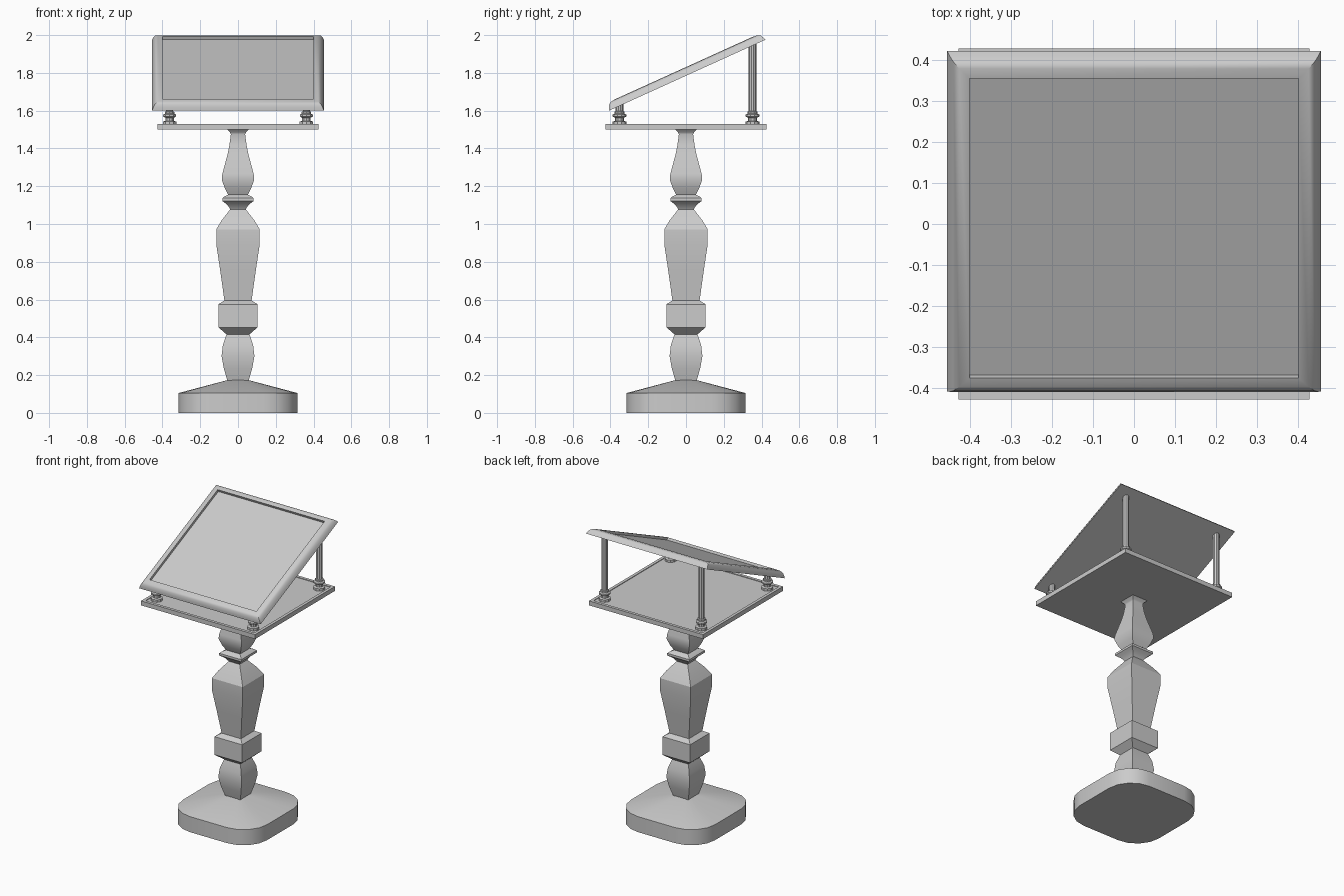
import bpy
from math import radians, cos, sin, pi

if "Cube" in bpy.data.objects:
    bpy.data.objects.remove(bpy.data.objects["Cube"])

SQUARE = [(-1, -1), (1, -1), (1, 1), (-1, 1)]


def ngon(n):
    return [(cos(2 * pi * (i + .5) / n), sin(2 * pi * (i + .5) / n)) for i in range(n)]


def rounded_square(r, steps):
    pts = []
    for k, (sx, sy) in enumerate([(1, 1), (-1, 1), (-1, -1), (1, -1)]):
        for i in range(steps + 1):
            a = pi / 2 * (k + i / steps)
            pts.append((sx * (1 - r) + r * cos(a), sy * (1 - r) + r * sin(a)))
    return pts


def loft(name, section, levels, loc=(0, 0, 0), tilt=0):
    """Stack scaled copies of a section; levels are (half width, height)."""
    n = len(section)
    verts = [(x * w, y * w, z) for w, z in levels for x, y in section]
    faces = [tuple(range(n))[::-1], tuple(range(len(verts) - n, len(verts)))]
    for l in range(len(levels) - 1):
        for i in range(n):
            j = (i + 1) % n
            faces.append((l * n + i, l * n + j, (l + 1) * n + j, (l + 1) * n + i))
    mesh = bpy.data.meshes.new(name)
    mesh.from_pydata(verts, [], faces)
    ob = bpy.data.objects.new(name, mesh)
    bpy.context.collection.objects.link(ob)
    ob.location = loc
    ob.rotation_euler.x = tilt
    bpy.ops.object.select_all(action='DESELECT')
    ob.select_set(True)
    bpy.context.view_layer.objects.active = ob
    bpy.ops.object.shade_smooth_by_angle(angle=radians(30))
    return ob


# Rounded foot
loft("base", rounded_square(.56, 4), [(.315, 0), (.315, .105), (.05, .175)])

# Square turned column
loft("column", SQUARE, [
    (.055, .165), (.075, .235), (.087, .30), (.08, .36), (.061, .416),
    (.104, .453), (.104, .575), (.072, .595), (.093, .745), (.115, .893),
    (.115, .972), (.086, 1.02), (.041, 1.078), (.055, 1.10), (.07, 1.112),
    (.083, 1.122), (.083, 1.137), (.07, 1.147), (.052, 1.155), (.07, 1.19),
    (.086, 1.235), (.083, 1.265), (.055, 1.37), (.045, 1.42), (.038, 1.475),
    (.042, 1.485), (.06, 1.502)])

# Shelf plate with a shallow lip
loft("shelf_plate", SQUARE, [(.427, 1.50), (.427, 1.53), (.407, 1.53), (.407, 1.526)])

# Corner posts
for side, y, top in (("front", -.352, 1.635), ("back", .352, 1.953)):
    for hand, x in (("left", -.362), ("right", .362)):
        loft(f"{side}_{hand}_post", ngon(10), [
            (.037, 1.525), (.037, 1.542), (.023, 1.546), (.023, 1.562),
            (.036, 1.569), (.036, 1.579), (.026, 1.584), (.026, 1.594),
            (.02, 1.597), (.02, top)], (x, y, 0))

# Sloping desk with a rounded frame and recessed face
loft("reading_desk", SQUARE, [
    (.4545, 0), (.449, .015), (.44, .03), (.425, .039), (.40, .042), (.40, .025)],
    (0, .007, 1.788), radians(24.4))
